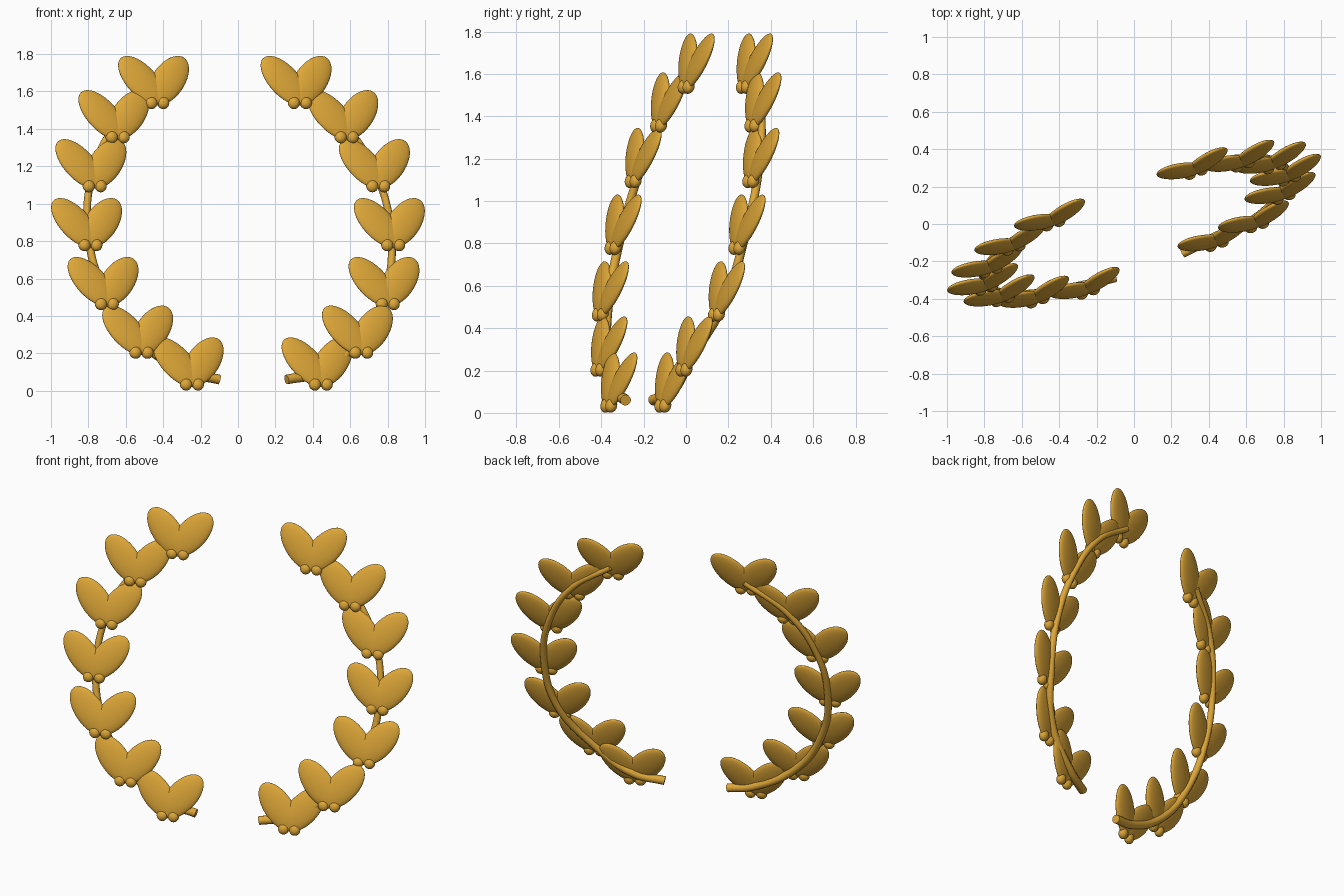
import bpy
from math import radians
from mathutils import Matrix, Vector

if "Cube" in bpy.data.objects:
    bpy.data.objects.remove(bpy.data.objects["Cube"])

gold = bpy.data.materials.new("gold")
gold.diffuse_color = (0.74, 0.39, 0.04, 1)
gold.use_nodes = True
gold.node_tree.nodes["Principled BSDF"].inputs["Base Color"].default_value = gold.diffuse_color

# Base point of every leaf pair, bottom to top: x, y, z
LEFT = [(-0.25, -0.355, 0.067), (-0.52, -0.402, 0.237), (-0.705, -0.395, 0.497), (-0.793, -0.335, 0.812),
        (-0.77, -0.24, 1.127), (-0.647, -0.12, 1.389), (-0.435, 0.01, 1.572)]
RIGHT = [(0.439, -0.10, 0.067), (0.655, 0.0, 0.237), (0.797, 0.153, 0.497), (0.826, 0.25, 0.812),
         (0.746, 0.315, 1.127), (0.577, 0.325, 1.389), (0.327, 0.285, 1.572)]

# All pairs share one facing: leaned back, then turned about z
FACING = Matrix.Rotation(radians(20), 4, 'Z') @ Matrix.Rotation(radians(-17), 4, 'X')


def ellipsoid(name, size, matrix):
    bpy.ops.mesh.primitive_uv_sphere_add(segments=32, ring_count=20)
    ob = bpy.context.object
    ob.name = name
    ob.data.transform(matrix @ Matrix.Diagonal((*size, 1)))
    ob.data.materials.append(gold)
    bpy.ops.object.shade_smooth()


def leaf_pair(side, index, base):
    frame = Matrix.Translation(base) @ FACING
    for s, label in ((-1, "a"), (1, "b")):
        # Flat oval blade
        blade = frame @ Matrix.Rotation(radians(40 * s), 4, 'Y') @ Matrix.Translation((0, 0, 0.117))
        ellipsoid(f"{side}_leaf_{index}{label}", (0.088, 0.026, 0.165), blade)
        # Small rounded lobe at the foot of the blade
        lobe = frame @ Matrix.Translation((0.034 * s, 0, -0.034))
        ellipsoid(f"{side}_leaf_foot_{index}{label}", (0.033, 0.027, 0.034), lobe)


def stem(side, end, bases):
    # Tapered round stalk running behind the leaf feet
    pts = [Vector(end)] + [Vector(b) + Vector((-0.008, 0.03, 0.03)) for b in bases]
    curve = bpy.data.curves.new(f"{side}_stem", 'CURVE')
    curve.dimensions = '3D'
    curve.bevel_depth = 0.026
    curve.bevel_resolution = 4
    curve.use_fill_caps = True
    spline = curve.splines.new('BEZIER')
    spline.bezier_points.add(len(pts) - 1)
    for i, (bp, p) in enumerate(zip(spline.bezier_points, pts)):
        bp.co = p
        bp.handle_left_type = bp.handle_right_type = 'AUTO'
        bp.radius = 1 - 0.35 * i / (len(pts) - 1)
    curve.materials.append(gold)
    bpy.context.collection.objects.link(bpy.data.objects.new(f"{side}_stem", curve))


for side, end, bases in (("left", (-0.10, -0.285, 0.06), LEFT), ("right", (0.26, -0.155, 0.06), RIGHT)):
    stem(side, end, bases)
    for i, base in enumerate(bases, 1):
        leaf_pair(side, i, base)
